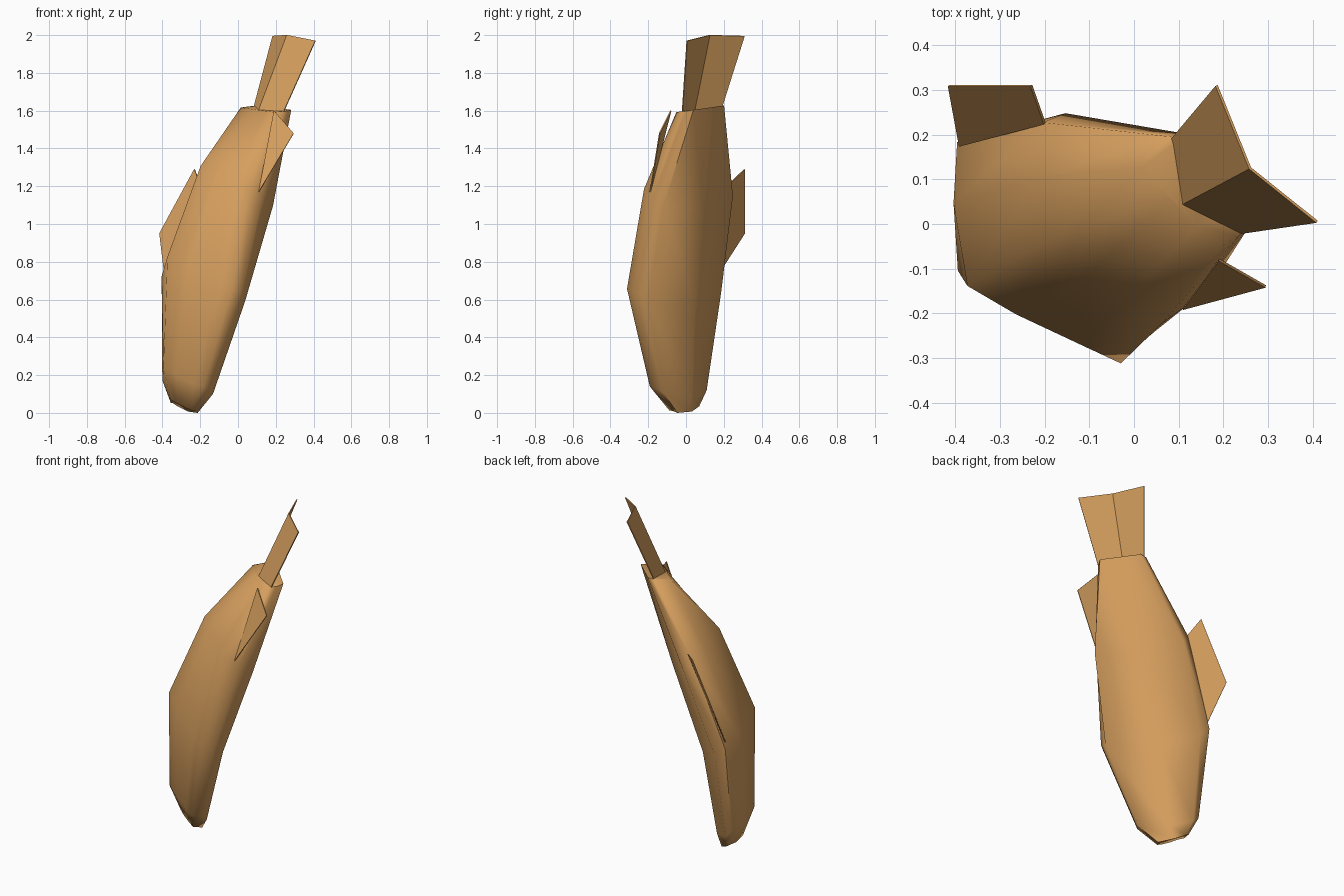
import bpy, math
from mathutils import Vector

cube = bpy.data.objects.get("Cube")
if cube:
    bpy.data.objects.remove(cube)

# Single tan colour
tan = bpy.data.materials.new("golden_tan")
tan.use_nodes = True
tan.diffuse_color = (0.67, 0.345, 0.112, 1)
tan.node_tree.nodes["Principled BSDF"].inputs["Base Color"].default_value = (0.67, 0.345, 0.112, 1)

# The fish's side direction and its back direction
SIDE = Vector((1, 1, 0)).normalized()
BACK = Vector((-1, 1, 0)).normalized()


def add_mesh(name, verts, faces):
    mesh = bpy.data.meshes.new(name)
    mesh.from_pydata(verts, [], faces)
    mesh.materials.append(tan)
    obj = bpy.data.objects.new(name, mesh)
    bpy.context.collection.objects.link(obj)
    return obj


def add_fin(name, verts, faces):
    fin = add_mesh(name, verts, faces)
    solid = fin.modifiers.new("thickness", "SOLIDIFY")
    solid.thickness = 0.006
    solid.offset = 0
    return fin


# Body: lopsided sections, boxier towards the tail
belly_section = [(0.46, 1), (-0.25, 0.7), (-1, 0.2), (-0.78, -0.2), (-0.4, -0.7),
                 (-0.17, -1), (0.33, -1), (0.7, -0.9), (1, 0.1), (0.8, 0.85)]
shoulder_section = [(0.46, 1), (-0.25, 0.68), (-1, 0.25), (-0.9, -0.2), (-0.75, -0.6),
                    (-0.55, -0.95), (0.1, -1), (0.7, -1), (1, 0), (0.85, 0.92)]
tail_section = [(0.46, 1), (-1, 0.95), (-1, 0.25), (-1, -0.4), (-1, -0.9),
                (-0.3, -1), (0.33, -1), (1, -0.9), (1, 0.1), (1, 0.8)]
# section, centre side, centre back, height, half thickness, half depth, side tilt, back tilt
rings = [
    (belly_section, -0.225, 0.20, 0.035, 0.06, 0.09, -0.50, 0.25),
    (belly_section, -0.248, 0.17, 0.155, 0.105, 0.175, -0.75, 0.10),
    (belly_section, -0.217, 0.105, 0.69, 0.145, 0.305, -0.90, 0.12),
    (shoulder_section, -0.042, 0.045, 1.19, 0.128, 0.26, -0.84, 0.15),
    (tail_section, 0.163, -0.05, 1.61, 0.064, 0.135, 0.10, 0.10),
]
verts = []
for section, cs, cb, z, thick, depth, ts, tb in rings:
    for s, b in section:
        ds, db = s * thick, b * depth
        p = SIDE * (cs + ds) + BACK * (cb + db)
        # The widest points tilt most, so the ridges stay level
        p.z = z + ts * ds * abs(s) + tb * db
        verts.append(p)
n = len(belly_section)
faces = [tuple(range(n - 1, -1, -1)), tuple(range(len(verts) - n, len(verts)))]
for r in range(len(rings) - 1):
    for i in range(n):
        j = (i + 1) % n
        faces.append((r * n + j, r * n + i, (r + 1) * n + i, (r + 1) * n + j))
body = add_mesh("body", verts, faces)

# Consistent outward normals, smooth sides with a sharp tail end
bpy.ops.object.select_all(action="DESELECT")
bpy.context.view_layer.objects.active = body
body.select_set(True)
bpy.ops.object.mode_set(mode="EDIT")
bpy.ops.mesh.select_all(action="SELECT")
bpy.ops.mesh.normals_make_consistent(inside=False)
bpy.ops.object.mode_set(mode="OBJECT")
bpy.ops.object.shade_smooth_by_angle(angle=math.radians(72))

# Folded tail fin
add_fin("tail_fin",
        [(0.08, 0.185, 1.60), (0.11, 0.045, 1.60), (0.24, -0.02, 1.59),
         (0.185, 0.31, 1.995), (0.26, 0.125, 2.0), (0.41, 0.005, 1.97)],
        [(0, 1, 4, 3), (1, 2, 5, 4)])

# Back fin, rooted slightly inside the body
add_fin("back_fin",
        [(-0.39, 0.175, 0.74), (-0.415, 0.31, 0.95),
         (-0.23, 0.31, 1.29), (-0.20, 0.225, 1.21)],
        [(0, 1, 2, 3)])

# Belly fin
add_fin("belly_fin",
        [(0.11, -0.19, 1.17), (0.295, -0.14, 1.48), (0.19, -0.08, 1.60)],
        [(0, 1, 2)])
